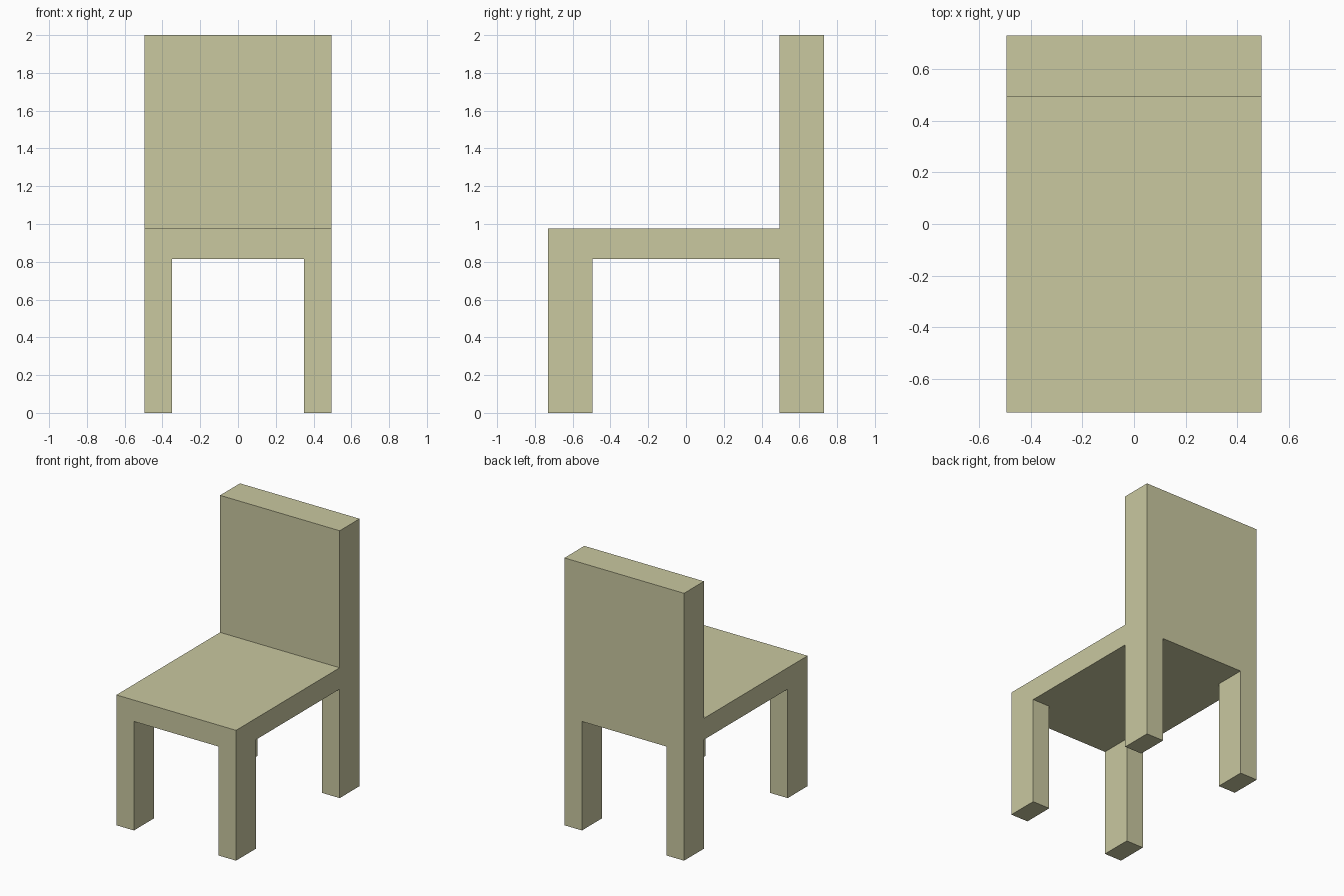
import bpy
import bmesh
from math import radians
from mathutils import Vector

default = bpy.data.objects.get("Cube")
if default:
    bpy.data.objects.remove(default, do_unlink=True)

HALF_W, INNER_X = 0.495, 0.35
HALF_D, INNER_Y = 0.73, 0.495
SEAT_BOTTOM, SEAT_TOP, HEIGHT = 0.815, 0.975, 2.0

wood = bpy.data.materials.new("pale_olive_wood")
wood.use_nodes = True
colour = (0.586, 0.578, 0.352, 1.0)
wood.diffuse_color = colour
wood.node_tree.nodes["Principled BSDF"].inputs["Base Color"].default_value = colour


def extrude(bm, faces, dz):
    """Extrude a group of faces vertically and return the moved faces."""
    geom = bmesh.ops.extrude_face_region(bm, geom=faces)["geom"]
    verts = [g for g in geom if isinstance(g, bmesh.types.BMVert)]
    bmesh.ops.translate(bm, verts=verts, vec=Vector((0, 0, dz)))
    return [g for g in geom if isinstance(g, bmesh.types.BMFace)]


bm = bmesh.new()

# Seat: a sheet divided along the leg and backrest lines, then thickened
xs = (-HALF_W, -INNER_X, INNER_X, HALF_W)
ys = (-HALF_D, -INNER_Y, INNER_Y, HALF_D)
grid = [[bm.verts.new((x, y, SEAT_TOP)) for x in xs] for y in ys]
top = [bm.faces.new((grid[j][i], grid[j][i + 1], grid[j + 1][i + 1], grid[j + 1][i]))
       for j in range(3) for i in range(3)]
bottom = extrude(bm, top, SEAT_BOTTOM - SEAT_TOP)

# Legs: the four corner faces pulled to the floor
for face in bottom:
    centre = face.calc_center_median()
    if abs(centre.x) > INNER_X and abs(centre.y) > INNER_Y:
        extrude(bm, [face], -SEAT_BOTTOM)

# Backrest: the rear strip pulled up
rear = [f for f in bm.faces
        if f.calc_center_median().y > INNER_Y
        and all(abs(v.co.z - SEAT_TOP) < 1e-5 for v in f.verts)]
extrude(bm, rear, HEIGHT - SEAT_TOP)

# Merge coplanar faces into clean flat panels
bmesh.ops.recalc_face_normals(bm, faces=bm.faces[:])
bmesh.ops.dissolve_limit(bm, angle_limit=radians(1), verts=bm.verts[:], edges=bm.edges[:])

mesh = bpy.data.meshes.new("chair")
bm.to_mesh(mesh)
bm.free()
mesh.materials.append(wood)
chair = bpy.data.objects.new("chair", mesh)
bpy.context.collection.objects.link(chair)
